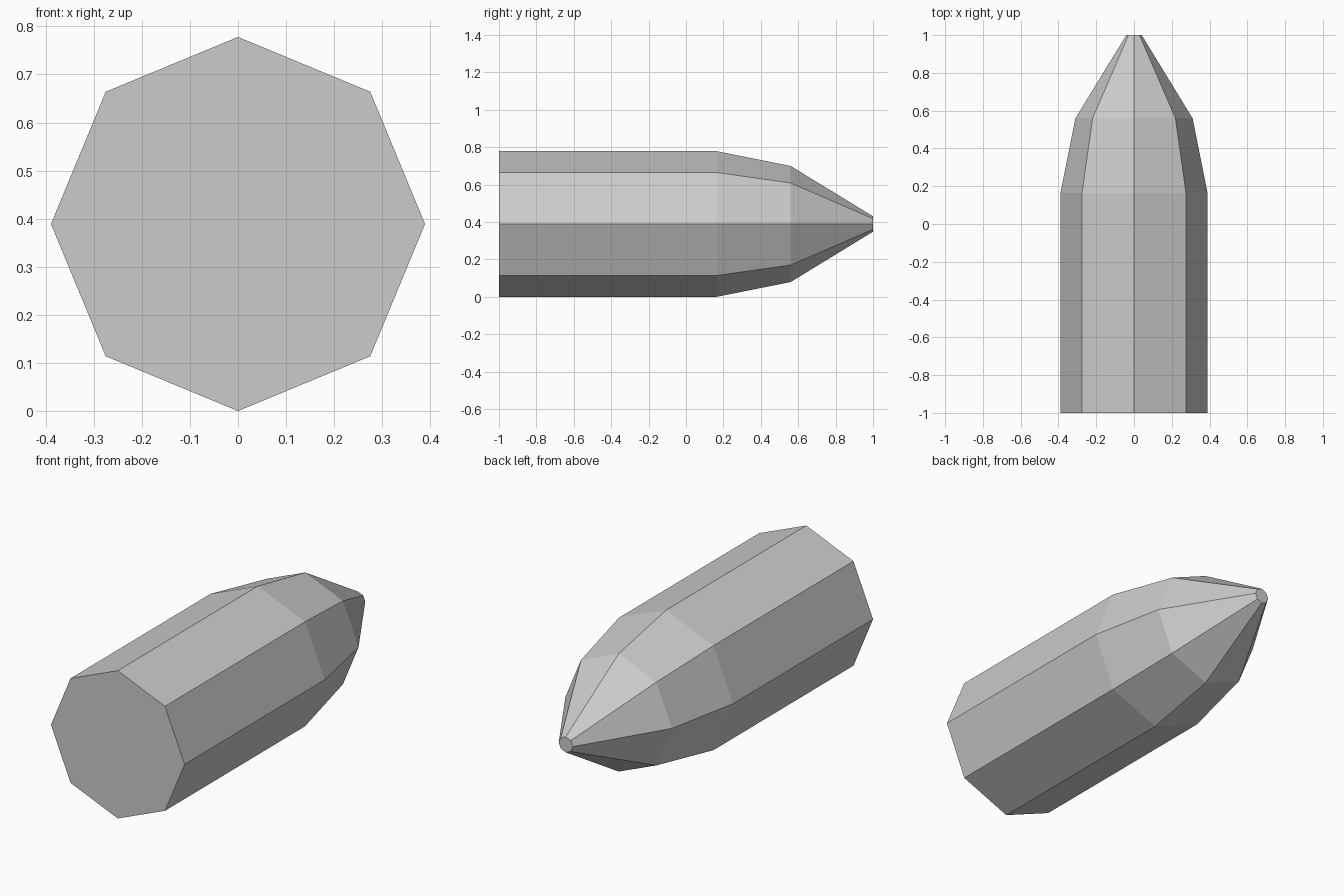
import bpy, bmesh, math

if "Cube" in bpy.data.objects:
    bpy.data.objects.remove(bpy.data.objects["Cube"])

SIDES = 8
RADIUS = 0.389
# (y, radius) profile from flat base to blunt tip
PROFILE = [(-1.0, RADIUS), (0.165, RADIUS), (0.56, 0.31), (1.0, 0.041)]

grey = bpy.data.materials.new("plain grey")
grey.diffuse_color = (0.6, 0.6, 0.6, 1)
grey.use_nodes = True
grey.node_tree.nodes["Principled BSDF"].inputs["Base Color"].default_value = grey.diffuse_color

# Octagonal pointed body, lofted along y
bm = bmesh.new()
rings = []
for y, r in PROFILE:
    rings.append([bm.verts.new((r * math.cos(2 * math.pi * i / SIDES), y,
                                RADIUS + r * math.sin(2 * math.pi * i / SIDES)))
                  for i in range(SIDES)])
for a, b in zip(rings, rings[1:]):
    for i in range(SIDES):
        j = (i + 1) % SIDES
        bm.faces.new((a[i], a[j], b[j], b[i]))
# Flat base and tip caps
bm.faces.new(rings[0])
bm.faces.new(rings[-1])
bmesh.ops.recalc_face_normals(bm, faces=bm.faces)

mesh = bpy.data.meshes.new("pointed_body")
bm.to_mesh(mesh)
bm.free()
mesh.materials.append(grey)
body = bpy.data.objects.new("pointed_body", mesh)
bpy.context.collection.objects.link(body)
